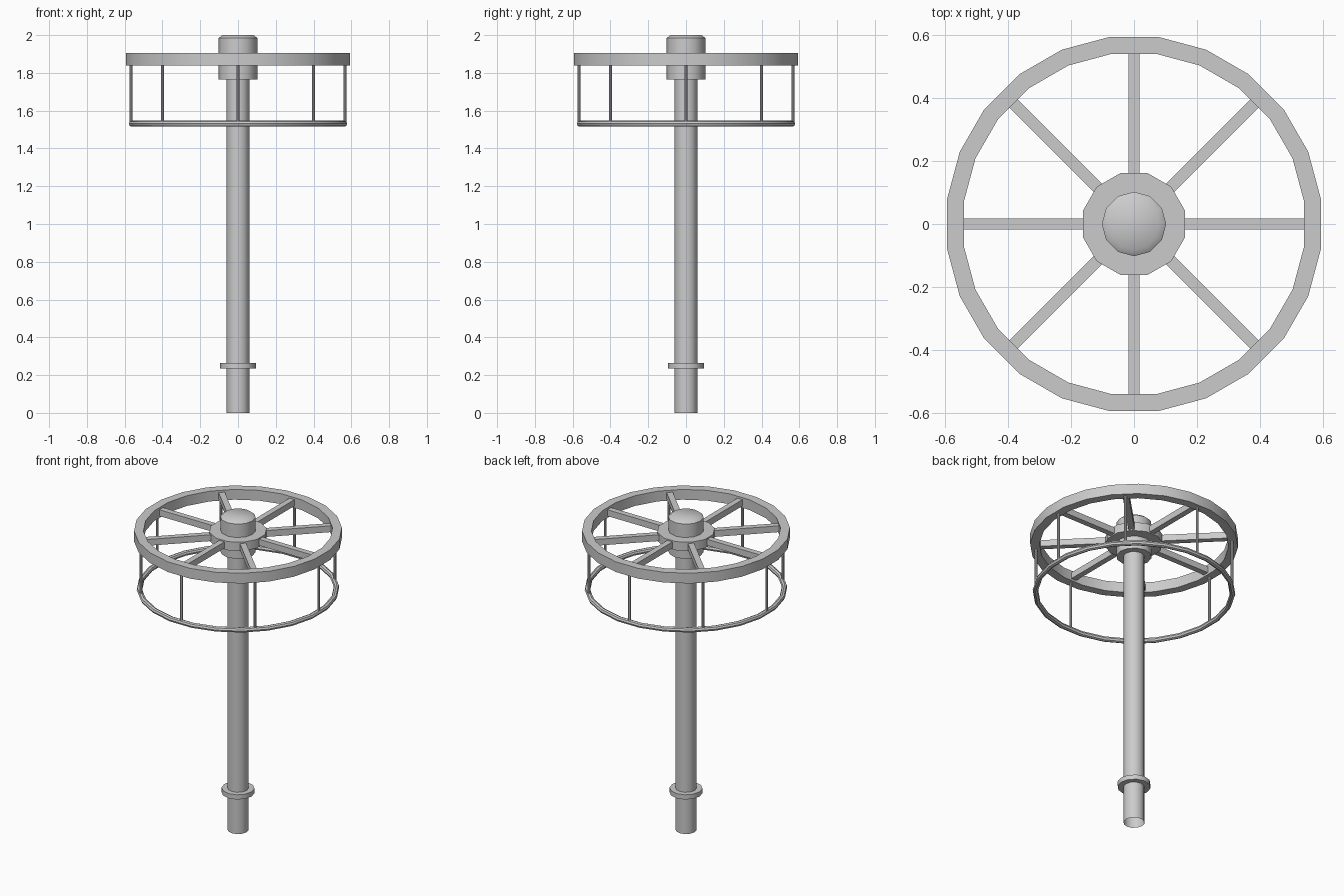
import bpy, bmesh, math
from mathutils import Matrix

cube = bpy.data.objects.get("Cube")
if cube:
    bpy.data.objects.remove(cube)

GREY = (0.6, 0.6, 0.6, 1)
metal = bpy.data.materials.new("grey_metal")
metal.use_nodes = True
metal.diffuse_color = GREY
metal.node_tree.nodes["Principled BSDF"].inputs["Base Color"].default_value = GREY


def finish(bm, name):
    """Turn a bmesh into a shaded, coloured object."""
    bmesh.ops.recalc_face_normals(bm, faces=bm.faces)
    mesh = bpy.data.meshes.new(name)
    bm.to_mesh(mesh)
    bm.free()
    mesh.materials.append(metal)
    obj = bpy.data.objects.new(name, mesh)
    bpy.context.collection.objects.link(obj)
    bpy.ops.object.select_all(action='DESELECT')
    obj.select_set(True)
    bpy.context.view_layer.objects.active = obj
    bpy.ops.object.shade_smooth_by_angle(angle=math.radians(40))
    return obj


def lathe(name, profile, sides, turn=0.0, closed=False):
    """Revolve (radius, z) points around z; a closed profile makes a ring."""
    bm = bmesh.new()
    rings = []
    for r, z in profile:
        if r == 0:
            rings.append([bm.verts.new((0, 0, z))] * sides)
            continue
        angles = [turn + math.tau * i / sides for i in range(sides)]
        rings.append([bm.verts.new((r * math.cos(a), r * math.sin(a), z)) for a in angles])
    pairs = list(zip(rings, rings[1:]))
    if closed:
        pairs.append((rings[-1], rings[0]))
    for low, high in pairs:
        for i in range(sides):
            j = (i + 1) % sides
            corners = dict.fromkeys((low[i], low[j], high[j], high[i]))
            bm.faces.new(list(corners))
    return finish(bm, name)


def band(r_in, r_out, z0, z1):
    return [(r_in, z0), (r_out, z0), (r_out, z1), (r_in, z1)]


RIM_TURN = math.radians(7.5)
HUB_TURN = math.radians(15)

# Pole: a tube open at the bottom, with a collar
lathe("pole", [(0.061, 0), (0.061, 1.78)], 12)
lathe("pole_collar", band(0.055, 0.095, 0.235, 0.265), 12)

# Hub drum with a chamfered cap, and the flange around it
lathe("hub", [(0, 1.765), (0.102, 1.765), (0.102, 1.985), (0.082, 2.0), (0, 2.0)], 12)
lathe("hub_flange", band(0.09, 0.167, 1.845, 1.9), 12, HUB_TURN)

# Wheel rim
lathe("wheel_rim", band(0.544, 0.598, 1.84, 1.905), 24, RIM_TURN, closed=True)

# Lower ring with a round section
section = [(0.567 + 0.016 * math.cos(math.tau * k / 8),
            1.531 + 0.016 * math.sin(math.tau * k / 8)) for k in range(8)]
lathe("lower_ring", section, 24, RIM_TURN, closed=True)

# Spokes and hanging rods, eight of each
for n in range(8):
    spin = Matrix.Rotation(math.tau * n / 8, 4, 'Z')

    bm = bmesh.new()
    place = Matrix.Translation((0.352, 0, 1.872)) @ Matrix.Diagonal((0.395, 0.036, 0.04, 1))
    bmesh.ops.create_cube(bm, size=1, matrix=spin @ place)
    finish(bm, f"spoke_{n + 1}")

    bm = bmesh.new()
    bmesh.ops.create_cone(bm, cap_ends=True, segments=8, radius1=0.008, radius2=0.008,
                          depth=0.32, matrix=spin @ Matrix.Translation((0.566, 0, 1.69)))
    finish(bm, f"hanging_rod_{n + 1}")
